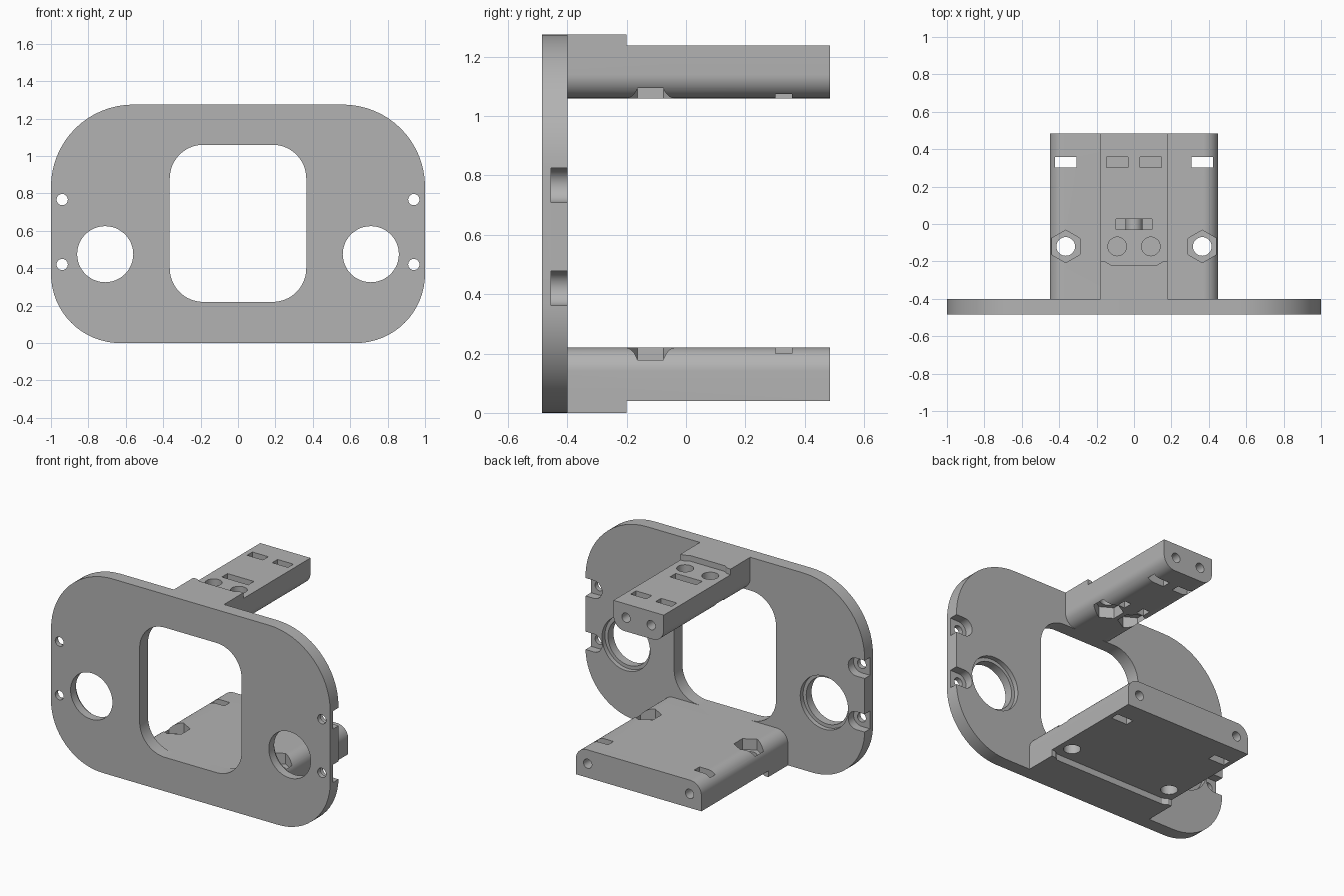
import bpy, bmesh
from math import pi, cos, sin
from mathutils import Vector

cube = bpy.data.objects.get("Cube")
if cube:
    bpy.data.objects.remove(cube, do_unlink=True)

grey = bpy.data.materials.new("plain grey")
grey.use_nodes = True
grey.diffuse_color = (0.45, 0.45, 0.45, 1)
grey.node_tree.nodes["Principled BSDF"].inputs["Base Color"].default_value = (0.45, 0.45, 0.45, 1)


def arc(cx, cy, r, start, end, steps=16):
    """Points on an arc, angles in quarter turns."""
    angles = [(start + (end - start) * i / steps) * pi / 2 for i in range(steps + 1)]
    return [(cx + r * cos(a), cy + r * sin(a)) for a in angles]


def circle(cx, cy, r, sides=48, turn=0.0):
    return [(cx + r * cos(2 * pi * i / sides + turn), cy + r * sin(2 * pi * i / sides + turn))
            for i in range(sides)]


def rect(x0, x1, y0, y1):
    return [(x0, y0), (x1, y0), (x1, y1), (x0, y1)]


def rounded(half, z0, z1, r_low, r_high):
    """Rounded rectangle, with its own radius below and above."""
    return (arc(half - r_low, z0 + r_low, r_low, -1, 0) + arc(half - r_high, z1 - r_high, r_high, 0, 1)
            + arc(r_high - half, z1 - r_high, r_high, 1, 2) + arc(r_low - half, z0 + r_low, r_low, 2, 3))


def prism(name, outline, axis, lo, hi):
    """Extrude an outline along y (outline in x, z) or along z (outline in x, y)."""
    bm = bmesh.new()
    place = (lambda p, d: Vector((p[0], d, p[1]))) if axis == "y" else (lambda p, d: Vector((p[0], p[1], d)))
    face = bm.faces.new([bm.verts.new(place(p, lo)) for p in outline])
    top = bmesh.ops.extrude_face_region(bm, geom=[face])["geom"]
    step = place((0, 0), hi - lo)
    bmesh.ops.translate(bm, vec=step, verts=[v for v in top if isinstance(v, bmesh.types.BMVert)])
    bmesh.ops.recalc_face_normals(bm, faces=bm.faces)
    mesh = bpy.data.meshes.new(name)
    bm.to_mesh(mesh)
    bm.free()
    mesh.materials.append(grey)
    obj = bpy.data.objects.new(name, mesh)
    bpy.context.scene.collection.objects.link(obj)
    return obj


def combine(obj, tool, operation="DIFFERENCE"):
    mod = obj.modifiers.new("bool", "BOOLEAN")
    mod.solver = "EXACT"
    mod.operation = operation
    mod.object = tool
    bpy.context.view_layer.objects.active = obj
    bpy.ops.object.modifier_apply(modifier=mod.name)
    bpy.data.objects.remove(tool, do_unlink=True)


def cut(obj, outline, axis, lo, hi):
    combine(obj, prism("cutter", outline, axis, min(lo, hi), max(lo, hi)))


def finish(obj):
    bpy.ops.object.select_all(action="DESELECT")
    obj.select_set(True)
    bpy.context.view_layer.objects.active = obj
    bpy.ops.object.shade_smooth_by_angle(angle=pi / 6)


FRONT, BACK, END = -0.485, -0.4, 0.485

# Front plate with its window
plate = prism("front_plate", rounded(1, 0, 1.275, 0.37, 0.44), "y", FRONT, BACK)
cut(plate, rounded(0.365, 0.22, 1.06, 0.18, 0.18), "y", -0.6, -0.3)
for s in (-1, 1):
    # Large stepped holes
    cut(plate, circle(s * 0.71, 0.475, 0.15), "y", -0.6, -0.3)
    cut(plate, circle(s * 0.71, 0.475, 0.172), "y", -0.43, -0.3)
    for z in (0.42, 0.767):
        # Screw holes in notches open to the plate's side
        cut(plate, circle(s * 0.94, z, 0.03, 24), "y", -0.6, -0.3)
        notch = arc(0.94, z, 0.058, 1, 3) + [(1.1, z - 0.058), (1.1, z + 0.058)]
        cut(plate, [(s * x, h) for x, h in notch], "y", -0.455, -0.3)
finish(plate)


def make_arm(name, half, inner, up, thick, pad, hole_x):
    """Arm with rounded inner edges; depth runs from its inner face outwards."""
    def z(depth):
        return inner + up * depth

    r = 0.08
    section = arc(half - r, r, r, 0, -1) + arc(r - half, r, r, 3, 2) + [(-half, thick), (half, thick)]
    arm = prism(name, [(x, z(d)) for x, d in section], "y", BACK, END)

    # Thick root pad, its edge set back between the corners
    edge = [(half, BACK), (half, -0.2), (half - 0.025, -0.2), (half - 0.055, -0.218)]
    root = edge + [(-x, y) for x, y in reversed(edge)]
    z0, z1 = sorted((z(thick - 0.04), z(pad)))
    combine(arm, prism("pad", root, "z", z0, z1), "UNION")

    for s in (-1, 1):
        x = s * hole_x
        # Bolt hole, hexagonal nut pocket, nut slot and end screw hole
        cut(arm, circle(x, -0.12, 0.05, 32), "z", z(-0.1), z(0.3))
        cut(arm, circle(x, -0.12, 0.087, 6, pi / 6), "z", z(-0.1), z(0.07))
        cut(arm, rect(x - 0.057, x + 0.057, 0.302, 0.357), "z", z(-0.1), z(0.3))
        cut(arm, circle(x, z(thick / 2), 0.03, 24), "y", 0.25, 0.6)
    return arm, z


lower_arm, _ = make_arm("lower_arm", 0.45, 0.22, -1, 0.18, 0.22, 0.365)
finish(lower_arm)

# Upper arm has a strap slot around an arched bridge
upper_arm, z = make_arm("upper_arm", 0.18, 1.06, 1, 0.178, 0.215, 0.09)
strap = ([(-0.045, -0.05), (-0.095, -0.05), (-0.095, 0.3), (0.095, 0.3), (0.095, -0.05), (0.045, -0.05)]
         + arc(0, 0.09, 0.045, 0, 2))
cut(upper_arm, [(x, z(d)) for x, d in strap], "y", -0.03, 0.028)
finish(upper_arm)
